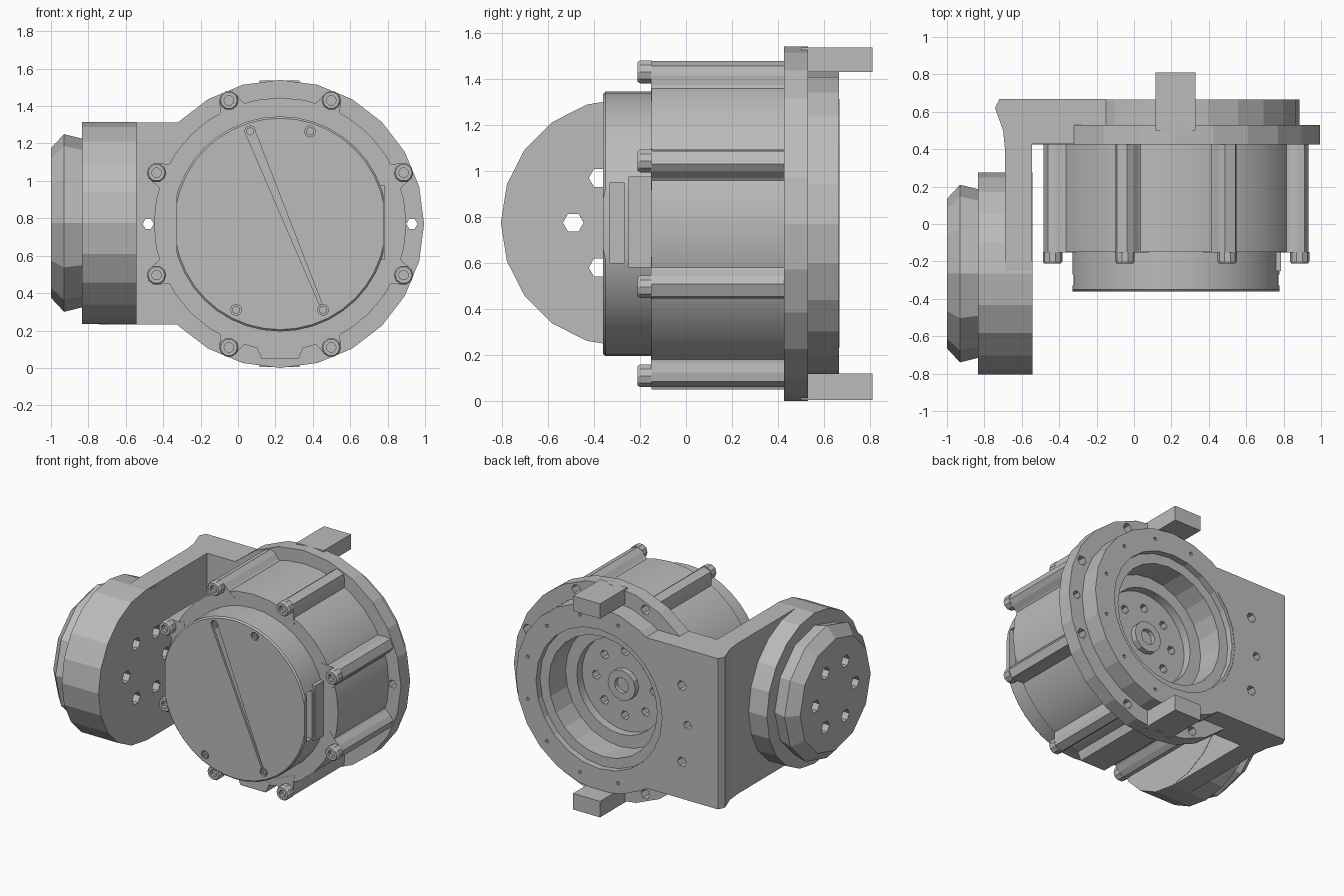
import bpy, bmesh, math
from math import pi, sin, cos, radians
from mathutils import Matrix, Vector

cube = bpy.data.objects.get("Cube")
if cube:
    bpy.data.objects.remove(cube, do_unlink=True)

grey = bpy.data.materials.new("machined_grey")
grey.use_nodes = True
grey.diffuse_color = (0.5, 0.5, 0.5, 1)
grey.node_tree.nodes["Principled BSDF"].inputs["Base Color"].default_value = (0.5, 0.5, 0.5, 1)

CX, CZ = 0.225, 0.77      # motor axis, runs along y
PY, PZ = -0.265, 0.775    # pivot axis, runs along x


def finish(name, bm):
    bmesh.ops.remove_doubles(bm, verts=bm.verts, dist=0.0005)
    bmesh.ops.recalc_face_normals(bm, faces=bm.faces)
    mesh = bpy.data.meshes.new(name)
    bm.to_mesh(mesh)
    bm.free()
    mesh.materials.append(grey)
    obj = bpy.data.objects.new(name, mesh)
    bpy.context.collection.objects.link(obj)
    return obj


def spin(bm, profile, centre, segs, axis="y", closed=False):
    """Revolve (radius, position) points about a line along y or x."""
    a, b = centre
    if axis == "y":
        pts = [Vector((a + r, p, b)) for r, p in profile]
        cent, line = (a, 0, b), (0, 1, 0)
    else:
        pts = [Vector((p, a + r, b)) for r, p in profile]
        cent, line = (0, a, b), (1, 0, 0)
    verts = [bm.verts.new(p) for p in pts]
    edges = [bm.edges.new(pair) for pair in zip(verts, verts[1:])]
    if closed:
        edges.append(bm.edges.new((verts[-1], verts[0])))
    bmesh.ops.spin(bm, geom=verts + edges, cent=cent, axis=line,
                   angle=2 * pi, steps=segs)


def lathe(name, profile, centre=(CX, CZ), segs=24, axis="y", closed=False):
    bm = bmesh.new()
    spin(bm, profile, centre, segs, axis, closed)
    return finish(name, bm)


def prism(name, pts, lo, hi, axis="y"):
    """Extrude a 2D outline, (x, z) along y or (x, y) along z."""
    bm = bmesh.new()
    place = (lambda u, v, w: (u, w, v)) if axis == "y" else (lambda u, v, w: (u, v, w))
    face = bm.faces.new([bm.verts.new(place(u, v, lo)) for u, v in pts])
    new = bmesh.ops.extrude_face_region(bm, geom=[face])["geom"]
    step = Vector(place(0, 0, hi - lo))
    bmesh.ops.translate(bm, verts=[g for g in new if isinstance(g, bmesh.types.BMVert)], vec=step)
    return finish(name, bm)


def box(name, x, y, z):
    return prism(name, [(x[0], z[0]), (x[1], z[0]), (x[1], z[1]), (x[0], z[1])], *y)


def drills(name, spots, radius, lo, hi, axis="y", segs=6):
    bm = bmesh.new()
    for spot in spots:
        spin(bm, [(0, lo), (radius, lo), (radius, hi), (0, hi)], spot, segs, axis)
    return finish(name, bm)


def cut(cutter, *targets):
    for obj in targets:
        mod = obj.modifiers.new("cut", "BOOLEAN")
        mod.operation, mod.solver, mod.object = "DIFFERENCE", "EXACT", cutter
        graph = bpy.context.evaluated_depsgraph_get()
        mesh = bpy.data.meshes.new_from_object(obj.evaluated_get(graph))
        obj.modifiers.clear()
        obj.data = mesh
    bpy.data.objects.remove(cutter, do_unlink=True)


def polar(radius, degrees, centre=(CX, CZ)):
    t = radians(degrees)
    return centre[0] + radius * cos(t), centre[1] + radius * sin(t)


boss_angles = [22.5 + 45 * i for i in range(8)]

# Motor housing with a recessed rear output face
housing = lathe("motor_housing", [(0, -0.15), (0.675, -0.15), (0.675, 0.43),
                                  (0.34, 0.43), (0.34, 0.37), (0, 0.37)], segs=32)
cut(drills("hub_holes", [polar(0.23, 45 * i) for i in range(8)], 0.032, 0.3, 0.5), housing)
lathe("output_hub", [(0, 0.36), (0.11, 0.36), (0.11, 0.41), (0.055, 0.41),
                     (0.055, 0.38), (0, 0.38)], segs=12)

# Ribs and cap screws around the housing
for i, deg in enumerate(boss_angles):
    half = [(0.62, 0.1), (0.68, 0.065), (0.72, 0.052), (0.755, 0.03)]
    outline = half + [(r, -t) for r, t in reversed(half)]
    c, s = cos(radians(deg)), sin(radians(deg))
    prism(f"housing_rib_{i}", [(CX + r * c - t * s, CZ + r * s + t * c) for r, t in outline],
          -0.152, 0.43)
    lathe(f"housing_screw_{i}", [(0, -0.18), (0.026, -0.18), (0.026, -0.21), (0.045, -0.21),
                                 (0.052, -0.2), (0.052, -0.15), (0, -0.15)],
          polar(0.715, deg), 10)
prism("bottom_key", [(0.08, 0.13), (0.1, 0.11), (0.125, 0.05), (0.325, 0.05),
                     (0.35, 0.11), (0.37, 0.13)], -0.151, 0.43)

# Front cover with flat sides, side slots and small screws
cover = lathe("front_cover", [(0, -0.36), (0.565, -0.36), (0.575, -0.35),
                              (0.575, -0.14), (0, -0.14)], segs=40)
for side in (-1, 1):
    near, far = CX + side * 0.553, CX + side * 0.7
    cut(box("flat_cutter", sorted((near, far)), (-0.5, 0), (0, 1.5)), cover)
    inner = CX + side * 0.5
    cut(box("slot_cutter", sorted((inner, far)), (-0.33, -0.27), (0.6, 0.95)), cover)
box("cable_connector", (0.7, 0.785), (-0.25, -0.15), (0.58, 0.975))
cover_spots = [(0.065, 1.265), (0.385, 1.265), (-0.01, 0.31), (0.455, 0.31)]
cut(prism("groove_cutter", [(0.04, 1.255), (0.09, 1.27), (0.45, 0.34), (0.435, 0.34)],
          -0.4, -0.345), cover)
cut(drills("cover_sockets", cover_spots, 0.03, -0.4, -0.34, segs=8), cover)
for i, spot in enumerate(cover_spots):
    lathe(f"cover_screw_{i}", [(0, -0.35), (0.01, -0.35), (0.01, -0.358), (0.022, -0.358),
                               (0.022, -0.33), (0, -0.33)], spot, 8)

# Rear flange with stepped bore
flange = lathe("rear_flange", [(0.77, 0.425), (0.77, 0.53), (0.66, 0.53), (0.66, 0.665),
                               (0.5, 0.665), (0.5, 0.62), (0.43, 0.62), (0.43, 0.425)],
               closed=True)

# L-shaped arm linking flange and pivot
arm = prism("bracket_arm", [(-0.545, PY), (-0.545, 0.427), (-0.15, 0.427), (-0.15, 0.668),
                            (-0.72, 0.668), (-0.743, 0.62), (-0.7, 0.5), (-0.69, 0.4),
                            (-0.69, PY)], 0.232, 1.313, axis="z")
cut(drills("bore_cutter", [(CX, CZ)], 0.52, 0.3, 0.8, segs=24), arm)

# Mounting holes through flange and arm
cut(drills("flange_holes", [polar(0.715, d) for d in boss_angles], 0.036, 0.38, 0.8), flange, arm)
cut(drills("side_holes", [polar(0.705, 0), polar(0.705, 180)], 0.03, 0.38, 0.8), flange, arm)
cut(drills("ring_holes", [polar(0.585, 15 + 30 * i) for i in range(12)], 0.013, 0.62, 0.8),
    flange)

# Top and bottom locating tabs
for label, z in (("top", (1.43, 1.537)), ("bottom", (0.005, 0.12))):
    box(label + "_tab", (0.115, 0.33), (0.5, 0.81), z)

# Pivot disc and outer cap
disc = lathe("pivot_disc", [(0, -0.543), (0.54, -0.543), (0.54, -0.835), (0, -0.835)],
             (PY, PZ), 20, "x")
cap = lathe("pivot_cap", [(0, -0.83), (0.45, -0.83), (0.475, -0.93), (0.4, -1.0), (0, -1.0)],
            (PY, PZ), 12, "x")
cut(drills("pivot_holes", [polar(0.225, 60 * i, (PY, PZ)) for i in range(6)],
           0.045, -1.1, -0.4, "x"), arm, disc, cap)

# Soft shading on the finely rounded parts only
bpy.ops.object.select_all(action="DESELECT")
for obj in (housing, cover):
    obj.select_set(True)
bpy.context.view_layer.objects.active = housing
bpy.ops.object.shade_smooth_by_angle(angle=radians(25))
